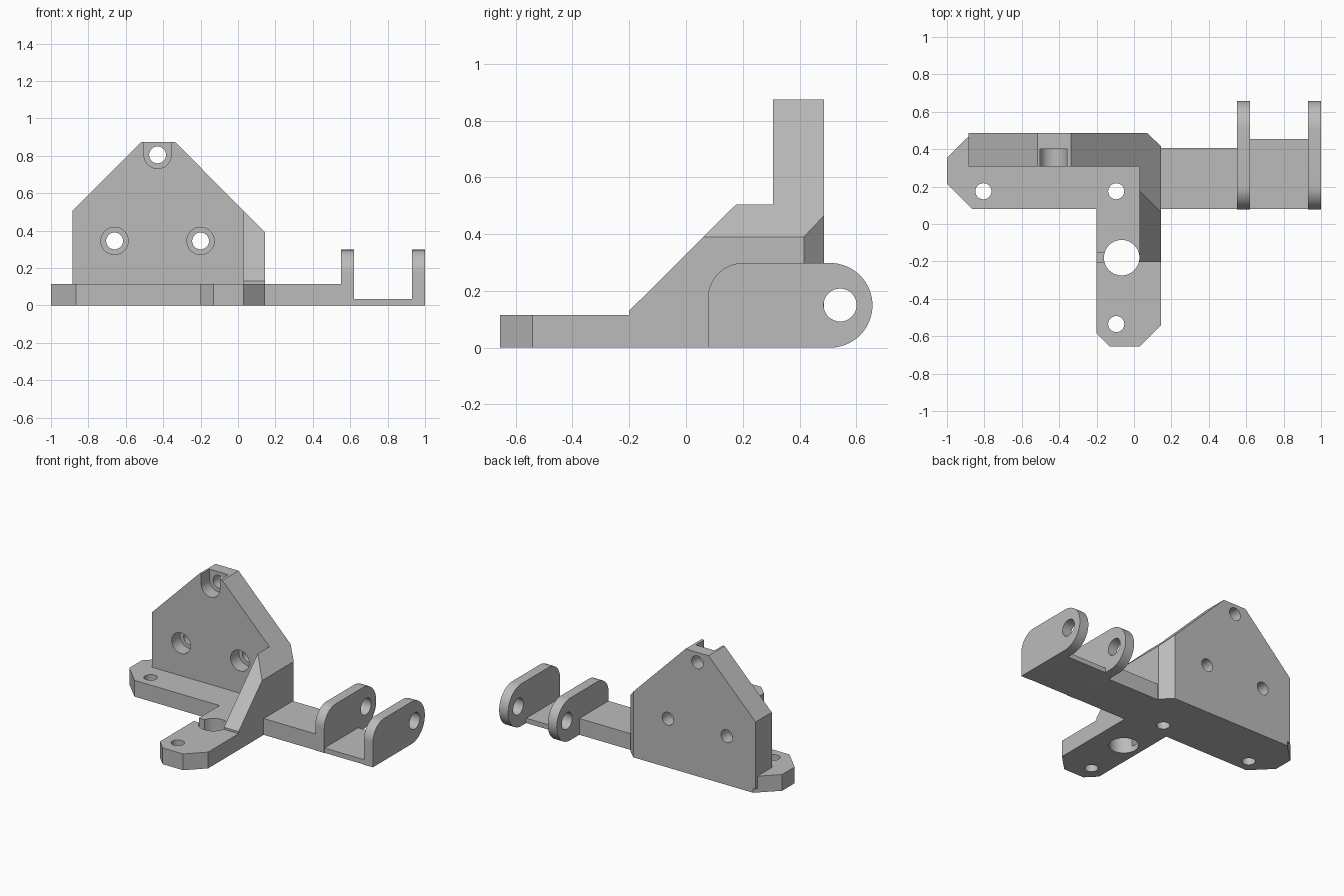
import bpy
import bmesh
from math import sin, cos, pi, radians
from mathutils import Vector

if "Cube" in bpy.data.objects:
    bpy.data.objects.remove(bpy.data.objects["Cube"])

grey = bpy.data.materials.new("plain grey")
grey.use_nodes = True
colour = (0.5, 0.5, 0.5, 1)
grey.diffuse_color = colour
grey.node_tree.nodes["Principled BSDF"].inputs["Base Color"].default_value = colour

# How a 2D profile and a depth map to 3D for each extrusion axis
AXES = {
    "x": lambda a, b, d: (d, a, b),
    "y": lambda a, b, d: (a, d, b),
    "z": lambda a, b, d: (a, b, d),
}


def prism(name, points, axis, start, end):
    """Extrude a closed 2D profile along an axis."""
    bm = bmesh.new()
    place = AXES[axis]
    face = bm.faces.new([bm.verts.new(place(a, b, start)) for a, b in points])
    moved = bmesh.ops.extrude_face_region(bm, geom=[face])["geom"]
    verts = [v for v in moved if isinstance(v, bmesh.types.BMVert)]
    shift = Vector(place(0, 0, end - start))
    bmesh.ops.translate(bm, verts=verts, vec=shift)
    bmesh.ops.recalc_face_normals(bm, faces=bm.faces)
    mesh = bpy.data.meshes.new(name)
    bm.to_mesh(mesh)
    bm.free()
    mesh.materials.append(grey)
    obj = bpy.data.objects.new(name, mesh)
    bpy.context.collection.objects.link(obj)
    return obj


def arc(cx, cy, r, start, end, steps):
    angles = [radians(start + (end - start) * i / steps) for i in range(steps + 1)]
    return [(cx + r * cos(t), cy + r * sin(t)) for t in angles]


def circle(cx, cy, r, steps=48):
    return arc(cx, cy, r, 0, 360, steps)[:-1]


def rect(a0, b0, a1, b1):
    return [(a0, b0), (a1, b0), (a1, b1), (a0, b1)]


def combine(target, tool, operation):
    """Apply a boolean and discard the tool."""
    mod = target.modifiers.new("boolean", "BOOLEAN")
    mod.object, mod.operation, mod.solver = tool, operation, "EXACT"
    graph = bpy.context.evaluated_depsgraph_get()
    result = bpy.data.meshes.new_from_object(target.evaluated_get(graph))
    target.modifiers.clear()
    target.data = result
    bpy.data.objects.remove(tool)


def cut(target, points, axis, start, end):
    combine(target, prism("cutter", points, axis, start, end), "DIFFERENCE")


# T-shaped base plate with the arm that carries the lugs
base_outline = [
    (-1, 0.215), (-0.865, 0.08), (-0.2, 0.08), (-0.2, -0.585), (-0.13, -0.655),
    (0.03, -0.655), (0.145, -0.54), (0.145, 0.08), (0.56, 0.08), (0.56, 0.405),
    (0.145, 0.405), (0.145, 0.415), (0.07, 0.487), (-0.865, 0.487), (-1, 0.355),
]
bracket = prism("bracket_body", base_outline, "z", 0, 0.115)

# Upright wall with sloping shoulders
wall_profile = [(-0.885, 0.03), (-0.885, 0.505), (-0.517, 0.875),
                (-0.337, 0.875), (0.145, 0.39), (0.145, 0.03)]
wall = prism("wall", wall_profile, "y", 0.307, 0.487)

# Bracing rib, trimmed by the slope of the wall
rib_profile = [(-0.2, 0.03), (-0.2, 0.13), (0.177, 0.505), (0.4, 0.505), (0.4, 0.03)]
rib = prism("rib", rib_profile, "x", 0.03, 0.145)
combine(rib, prism("trim", wall_profile, "y", -0.5, 0.6), "INTERSECT")
combine(wall, rib, "UNION")
cut(wall, [(0.145, 0.415), (0.3, 0.415), (0.3, 0.6), (0.07, 0.6), (0.07, 0.487)],
    "z", -0.1, 1)
combine(bracket, wall, "UNION")

# Counterbored bolt holes through the wall, the top one open upwards
for x, z in [(-0.43, 0.805), (-0.66, 0.345), (-0.2, 0.345)]:
    cut(bracket, circle(x, z, 0.045), "y", 0.2, 0.6)
    if z > 0.5:
        recess = arc(x, z, 0.073, 180, 360, 24) + [(x + 0.073, 1), (x - 0.073, 1)]
    else:
        recess = circle(x, z, 0.073)
    cut(bracket, recess, "y", 0.25, 0.4)

# Vertical holes in the base, and the small groove beside the large one
for x, y, r in [(-0.805, 0.175, 0.043), (-0.095, 0.175, 0.043),
                (-0.095, -0.535, 0.043), (-0.066, -0.18, 0.095)]:
    cut(bracket, circle(x, y, r), "z", -0.1, 0.3)
cut(bracket, rect(-0.3, -0.206, -0.1, -0.152), "z", 0.04, 0.3)

# Pair of rounded hinge lugs joined by a thin floor
lug_profile = (
    [(0.077, 0)]
    + arc(0.202, 0.173, 0.125, 180, 90, 16)
    + arc(0.508, 0.149, 0.149, 90, -90, 32)
)
lugs = []
for name, x in [("inner_lug", 0.55), ("outer_lug", 0.93)]:
    lug = prism(name, lug_profile, "x", x, x + 0.07)
    cut(lug, circle(0.543, 0.15, 0.058), "x", 0, 2)
    lugs.append(lug)
floor = prism("lug_floor", rect(0.08, 0, 0.455, 0.034), "x", 0.62, 0.93)

# Smooth the bores and rounded ends, keep the edges crisp
bpy.ops.object.select_all(action="DESELECT")
for obj in [bracket, floor] + lugs:
    obj.select_set(True)
bpy.context.view_layer.objects.active = bracket
bpy.ops.object.shade_smooth_by_angle(angle=radians(30))
